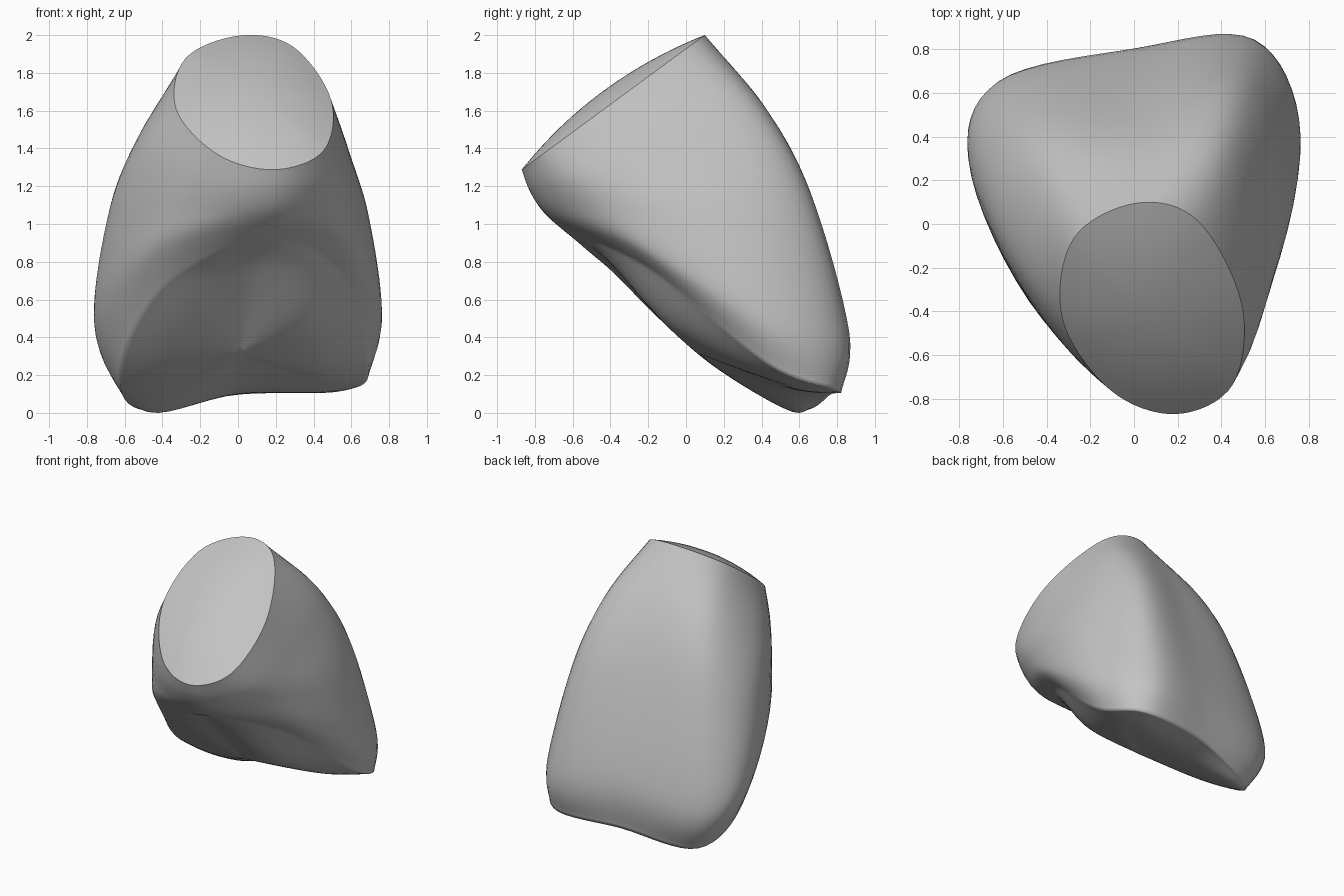
import bpy
import bmesh
from mathutils import Vector

cube = bpy.data.objects.get("Cube")
if cube:
    bpy.data.objects.remove(cube, do_unlink=True)

# Single stone-grey material
stone = bpy.data.materials.new("stone grey")
stone.use_nodes = True
colour = (0.55, 0.55, 0.55, 1)
stone.diffuse_color = colour
stone.node_tree.nodes["Principled BSDF"].inputs["Base Color"].default_value = colour


def spline(a, b, c, d, t):
    """Smooth curve from b to c."""
    return 0.5 * (2 * b + (c - a) * t + (2 * a - 5 * b + 4 * c - d) * t ** 2
                  + (3 * b - a - 3 * c + d) * t ** 3)


def closed_loop(points, steps):
    """Refine a ring of anchor points into a smooth closed loop."""
    pts = [Vector(p) for p in points]
    n = len(pts)
    return [spline(pts[i - 1], pts[i], pts[(i + 1) % n], pts[(i + 2) % n], s / steps)
            for i in range(n) for s in range(steps)]


def loft(anchors, steps):
    """Rings blended smoothly through the anchor loops, leaving out the last."""
    last = len(anchors) - 1
    result = []
    for j in range(last):
        a, b, c, d = (anchors[min(max(j + k, 0), last)] for k in (-1, 0, 1, 2))
        for s in range(steps):
            result.append([spline(*p, s / steps) for p in zip(a, b, c, d)])
    return result


# Anchors of each ring start at the middle of the back and run round by +x
rim_xz = [(0, 1.99), (.28, 1.93), (.48, 1.65), (.44, 1.38),
          (.18, 1.28), (-.12, 1.36), (-.34, 1.6), (-.29, 1.87)]
rim = [(x, (z - 1.3) * 1.36 - .84, z) for x, z in rim_xz]
shoulder = [(0, .38, 1.62), (.41, .36, 1.6), (.58, -.14, 1.36), (.5, -.61, 1.24),
            (.18, -.83, 1.18), (-.22, -.67, 1.22), (-.53, -.2, 1.4), (-.43, .26, 1.55)]
middle = [(0, .6, 1.15), (.48, .63, 1.15), (.68, .14, 1.03), (.54, -.46, 1.08),
          (.17, -.77, 1.08), (-.32, -.56, 1.07), (-.68, .04, 1.08), (-.54, .47, 1.1)]
waist = [(0, .8, .45), (.53, .84, .42), (.75, .4, .5), (.57, -.31, .9),
         (.15, -.69, 1), (-.41, -.44, .88), (-.76, .25, .55), (-.64, .65, .35)]
crease = [(0, .77, .09), (.55, .8, .11), (.68, .44, .25), (.52, -.18, .75),
          (.12, -.58, .92), (-.4, -.3, .67), (-.63, .19, .24), (-.53, .59, .01)]
underside = [(0, .5, .12), (.4, .55, .13), (.42, .28, .24), (.32, -.12, .49),
             (.05, -.38, .77), (-.24, -.22, .57), (-.42, .15, .24), (-.4, .52, .02)]
belly = Vector((0, .06, .31))

STEPS = 8
flank = [closed_loop(r, STEPS) for r in (rim, shoulder, middle, waist, crease)]
count = len(flank[0])
bottom = [flank[-1], closed_loop(underside, STEPS), [belly] * count]

# Domed cut face, from its centre out to the rim
cap_centre = sum(flank[0], Vector()) / count
cap_normal = Vector((0, -.6, .8))
cap = []
for k in range(1, STEPS):
    f = k / STEPS
    cap.append([cap_centre.lerp(p, f) + cap_normal * .08 * (1 - f * f)
                for p in flank[0]])

# Tapering flanks, then the underside folding in along the crease
rings = cap + loft(flank, STEPS) + loft(bottom, STEPS)

bm = bmesh.new()
loops = [[bm.verts.new(p) for p in ring] for ring in rings]
for upper, lower in zip(loops, loops[1:]):
    for i in range(count):
        n = (i + 1) % count
        bm.faces.new((upper[i], upper[n], lower[n], lower[i]))
for loop, tip in ((loops[0], cap_centre + cap_normal * .08), (loops[-1], belly)):
    centre = bm.verts.new(tip)
    for i in range(count):
        bm.faces.new((loop[i], loop[(i + 1) % count], centre))
bmesh.ops.recalc_face_normals(bm, faces=bm.faces[:])

# Smooth shading, with a hard edge around the cut face
for face in bm.faces:
    face.smooth = True
rim_verts = set(loops[len(cap)])
for edge in bm.edges:
    if edge.verts[0] in rim_verts and edge.verts[1] in rim_verts:
        edge.smooth = False

# Rest on the ground, centred
low = Vector([min(v.co[a] for v in bm.verts) for a in range(3)])
high = Vector([max(v.co[a] for v in bm.verts) for a in range(3)])
base = Vector(((low.x + high.x) / 2, (low.y + high.y) / 2, low.z))
bmesh.ops.translate(bm, verts=bm.verts[:], vec=-base)

mesh = bpy.data.meshes.new("stone_stump")
bm.to_mesh(mesh)
bm.free()
mesh.materials.append(stone)
stump = bpy.data.objects.new("stone_stump", mesh)
bpy.context.collection.objects.link(stump)
